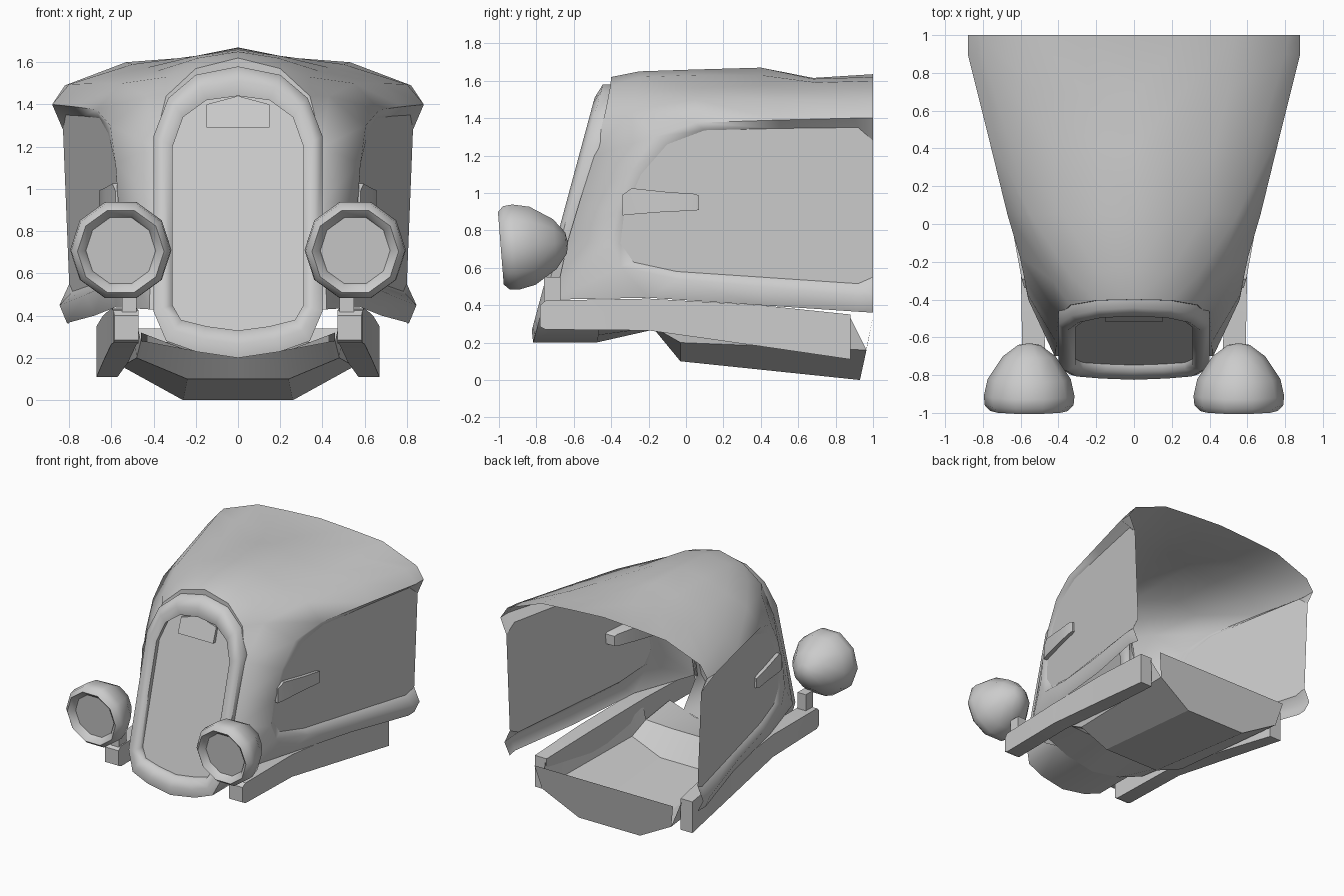
import bpy, bmesh, math
from mathutils import Matrix, Vector

if "Cube" in bpy.data.objects:
    bpy.data.objects.remove(bpy.data.objects["Cube"])


def make(name, grids, faces=(), mirror=True, angle=40):
    """Loft rows of points into quads, add single polygons, mirror across x."""
    bm = bmesh.new()
    for rows in grids:
        vs = [[bm.verts.new(p) for p in r] for r in rows]
        for a, b in zip(vs, vs[1:]):
            for i in range(len(a) - 1):
                bm.faces.new((a[i], a[i + 1], b[i + 1], b[i]))
    for poly in faces:
        bm.faces.new([bm.verts.new(p) for p in poly])
    bmesh.ops.remove_doubles(bm, verts=bm.verts, dist=0.0005)
    bmesh.ops.recalc_face_normals(bm, faces=bm.faces)
    me = bpy.data.meshes.new(name)
    bm.to_mesh(me)
    bm.free()
    ob = bpy.data.objects.new(name, me)
    bpy.context.collection.objects.link(ob)
    bpy.ops.object.select_all(action='DESELECT')
    ob.select_set(True)
    bpy.context.view_layer.objects.active = ob
    bpy.ops.object.shade_smooth_by_angle(angle=math.radians(angle))
    if mirror:
        m = ob.modifiers.new("Mirror", 'MIRROR')
        m.use_clip = True
    return ob


def beam(name, sections, angle=30):
    """Closed box beam through sections (y, x0, x1, z0, z1)."""
    rows = [[(a, y, c), (b, y, c), (b, y, d), (a, y, d), (a, y, c)]
            for y, a, b, c, d in sections]
    return make(name, [rows], [rows[0][:4], rows[-1][:4]], angle=angle)


# Hood shell: C-shaped loops around the side panel, rear top -> front -> rear bottom
def panel_x(y, z):
    return 0.55 + 0.195 * (y + 0.35) + 0.04 * (z - 0.9)


recess = [(panel_x(y, z), y, z) for y, z in (
    (1, 1.28), (.92, 1.35), (.5, 1.345), (.1, 1.335), (-.1, 1.26), (-.24, 1.1), (-.33, .9),
    (-.35, .73), (-.28, .63), (-.05, .58), (.4, .55), (.92, .515), (1, .55))]
lip = [(.88, 1, 1.40), (.88, .9, 1.40), (.78, .5, 1.39), (.67, .05, 1.375), (.605, -.17, 1.30),
       (.58, -.29, 1.12), (.565, -.37, .9), (.56, -.40, .72), (.57, -.35, .605),
       (.635, -.05, .54), (.72, .4, .50), (.845, .92, .45), (.845, 1, .45)]
border = [(.82, 1, 1.49), (.80, .9, 1.495), (.68, .5, 1.50), (.55, .05, 1.50), (.43, -.3, 1.44),
          (.40, -.49, 1.2), (.41, -.57, .95), (.41, -.63, .75), (.42, -.70, .43),
          (.58, -.2, .44), (.68, .4, .40), (.81, .92, .365), (.80, 1, .36)]
# Roof rows from centre to shoulder, with the raised hump behind the grille
centre = [(0, 1, 1.635), (0, .68, 1.615), (0, .4, 1.67), (0, .05, 1.66), (0, -.25, 1.65), (0, -.4, 1.62)]
hump = [(.27, 1, 1.62), (.24, .68, 1.61), (.2, .4, 1.63), (.2, .05, 1.63), (.19, -.25, 1.62), (.2, -.405, 1.57)]
slope = [(.53, 1, 1.6), (.5, .7, 1.59), (.43, .42, 1.575), (.38, .05, 1.56), (.34, -.27, 1.53), (.34, -.43, 1.44)]
front = [centre[5], hump[5], slope[5]] + border[5:9]
collar = [(x * .93, y, z - .05 * (z > 1.3)) for x, y, z in front]
make("hood_shell", [[recess, lip, border], [border[:6], slope, hump, centre],
                    [front, collar]], angle=60)
make("side_panel", [], [recess])


# Grille surround on a leaning plane
def lean(x, z, d=0.0):
    return (x, -0.45 - 0.27 * (1.56 - z) + d, z)


outer = [(0, 1.58), (.2, 1.54), (.33, 1.43), (.40, 1.25), (.40, .42), (.34, .28), (.2, .23), (0, .2)]
inner = [(0, 1.44), (.15, 1.42), (.26, 1.34), (.31, 1.2), (.31, .45), (.27, .38), (.15, .35), (0, .33)]
back = [lean(x, z, .34 if z < .4 else .07) for x, z in outer]
crest = [lean((a + c) / 2, (b + d) / 2, -.025) for (a, b), (c, d) in zip(outer, inner)]
seat = [lean(x, z, .035) for x, z in inner]
make("grille_surround", [[back, [lean(*p) for p in outer], crest,
                          [lean(*p) for p in inner], seat]], angle=60)
make("grille_panel", [], [seat + [(-x, y, z) for x, y, z in seat[-2:0:-1]]], mirror=False)

# Small plate on the grille
top = [(0, 1.44), (.15, 1.40), (.15, 1.29), (0, 1.29)]
face = [lean(x, z, .015 if z > 1.3 else .005) for x, z in top]
make("grille_plate", [[[lean(x, z, .06) for x, z in top], face]], [face])

# Headlight: ten-sided lathe, tilted slightly down
lamp = [(0, .035), (.165, .035), (.175, .015), (.205, -.01), (.235, .02), (.24, .07),
        (.22, .16), (.14, .28), (.06, .34), (0, .35)]
rows = []
for r, y in lamp:
    row = []
    for i in range(11):
        a = math.tau * i / 10
        row.append((r * math.cos(a), y, r * math.sin(a)))
    rows.append(row)
tilt = Matrix.Translation((.555, -.98, .705)) @ Matrix.Rotation(.08, 4, 'X')
make("headlight", [[[tilt @ Vector(p) for p in r] for r in rows]], angle=60)

# Headlight post and chassis rail
beam("headlight_post", [(-.76, .48, .55, .40, .55), (-.67, .48, .55, .40, .55)])
beam("chassis_rail", [(-.78, .47, .585, .285, .40), (-.75, .47, .59, .27, .425),
                      (-.2, .48, .60, .265, .435), (.4, .52, .64, .18, .40), (.88, .57, .67, .11, .35)])

# Side handle on each panel
beam("side_handle", [(-.34, .45, .58, .88, .99), (-.29, .46, .595, .885, 1.025),
                     (-.1, .50, .63, .90, 1.005), (.05, .55, .655, .905, .995), (.07, .56, .65, .91, .985)])

# Open under-tray: floor, upright sides, leaning end wall, and splash floor ahead of it
floor = [[(0, -.17, .27), (.24, -.17, .27), (.46, -.17, .28)],
         [(0, -.03, .10), (.24, -.03, .10), (.48, -.03, .20)],
         [(0, .93, 0), (.26, .93, 0), (.55, .965, .16)]]
side = [[(.46, -.17, .28), (.48, -.03, .20), (.55, .965, .16)],
        [(.48, -.17, .37), (.50, -.03, .37), (.58, .88, .33)]]
make("under_tray", [floor], [[(0, .93, 0), (.26, .93, 0), (.55, .965, .16),
                              (.59, 1, .34), (0, 1, .34)]], angle=20)
make("tray_side", [side], angle=20)
make("splash_floor", [[[(0, -.48, .2), (.25, -.47, .24), (.46, -.46, .32)], floor[0]]])
